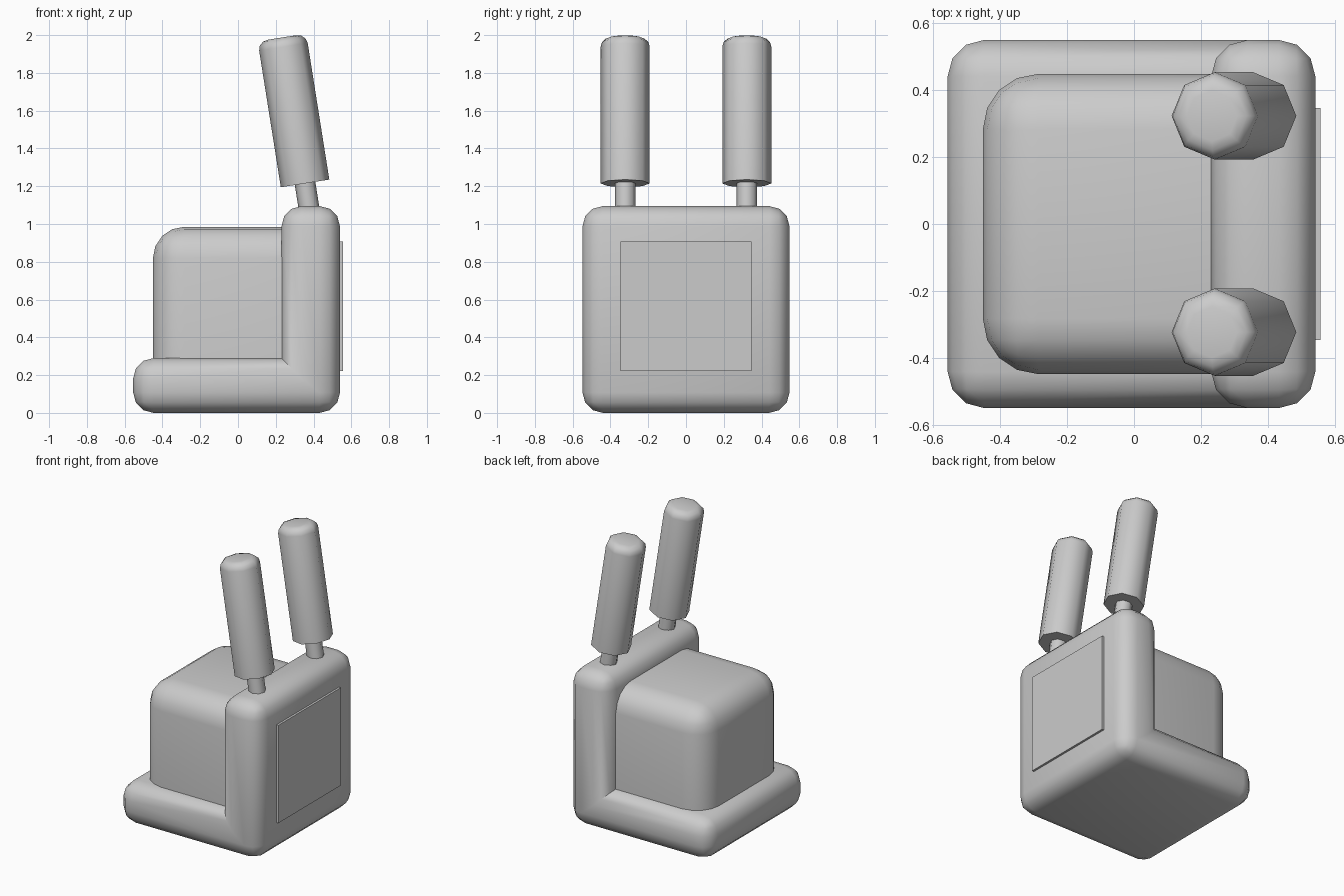
import bpy, bmesh, math
from mathutils import Matrix

if "Cube" in bpy.data.objects:
    bpy.data.objects.remove(bpy.data.objects["Cube"])

TILT = math.radians(-9)


def finish(name, bm):
    bmesh.ops.recalc_face_normals(bm, faces=bm.faces)
    me = bpy.data.meshes.new(name)
    bm.to_mesh(me)
    bm.free()
    ob = bpy.data.objects.new(name, me)
    bpy.context.collection.objects.link(ob)
    bpy.ops.object.select_all(action='DESELECT')
    ob.select_set(True)
    bpy.context.view_layer.objects.active = ob
    bpy.ops.object.shade_smooth_by_angle(angle=math.radians(46))
    return ob


def extruded(profile, half):
    """Extrude an x-z profile along y, from -half to half."""
    bm = bmesh.new()
    face = bm.faces.new([bm.verts.new((x, -half, z)) for x, z in profile])
    out = bmesh.ops.extrude_face_region(bm, geom=[face])
    verts = [g for g in out['geom'] if isinstance(g, bmesh.types.BMVert)]
    bmesh.ops.translate(bm, verts=verts, vec=(0, 2 * half, 0))
    bmesh.ops.recalc_face_normals(bm, faces=bm.faces)
    return bm


def bevel(bm, edges, width, segments):
    bmesh.ops.bevel(bm, geom=edges, offset=width, offset_type='OFFSET',
                    segments=segments, profile=0.5, affect='EDGES')


def rect(x0, x1, z0, z1):
    return [(x0, z0), (x1, z0), (x1, z1), (x0, z1)]


# L-shaped body: every edge rounded except the inner corner
bm = extruded([(-0.555, 0), (0.54, 0), (0.54, 1.095), (0.23, 1.095),
               (0.23, 0.29), (-0.555, 0.29)], 0.548)
bevel(bm, [e for e in bm.edges if e.is_convex], 0.108, 3)
finish("body_frame", bm)

# Block on the base: top and front edges rounded, open ends tucked in the body
bm = extruded(rect(-0.45, 0.28, 0.25, 0.985), 0.447)
bevel(bm, [e for e in bm.edges
           if not all(v.co.x > 0.27 for v in e.verts)
           and not all(v.co.z < 0.26 for v in e.verts)], 0.165, 4)
finish("block", bm)

# Thin panel on the back plate
finish("rear_panel", extruded(rect(0.52, 0.555, 0.222, 0.907), 0.346))

# Two tilted eight-sided handles, each on a thin neck
for side, y in (("right", -0.322), ("left", 0.322)):
    place = Matrix.Translation((0.355, y, 1.215)) @ Matrix.Rotation(TILT, 4, 'Y')
    for part, radius, low, high in (("handle", 0.13, 0, 0.782),
                                    ("neck", 0.055, -0.2, 0.03)):
        bm = bmesh.new()
        bmesh.ops.create_cone(bm, cap_ends=True, segments=8, radius1=radius,
                              radius2=radius, depth=high - low,
                              matrix=Matrix.Translation((0, 0, (low + high) / 2)))
        if part == "handle":
            bevel(bm, [e for e in bm.edges
                       if all(v.co.z > high - 0.01 for v in e.verts)], 0.05, 3)
        bm.transform(place)
        finish(f"{side}_{part}", bm)
